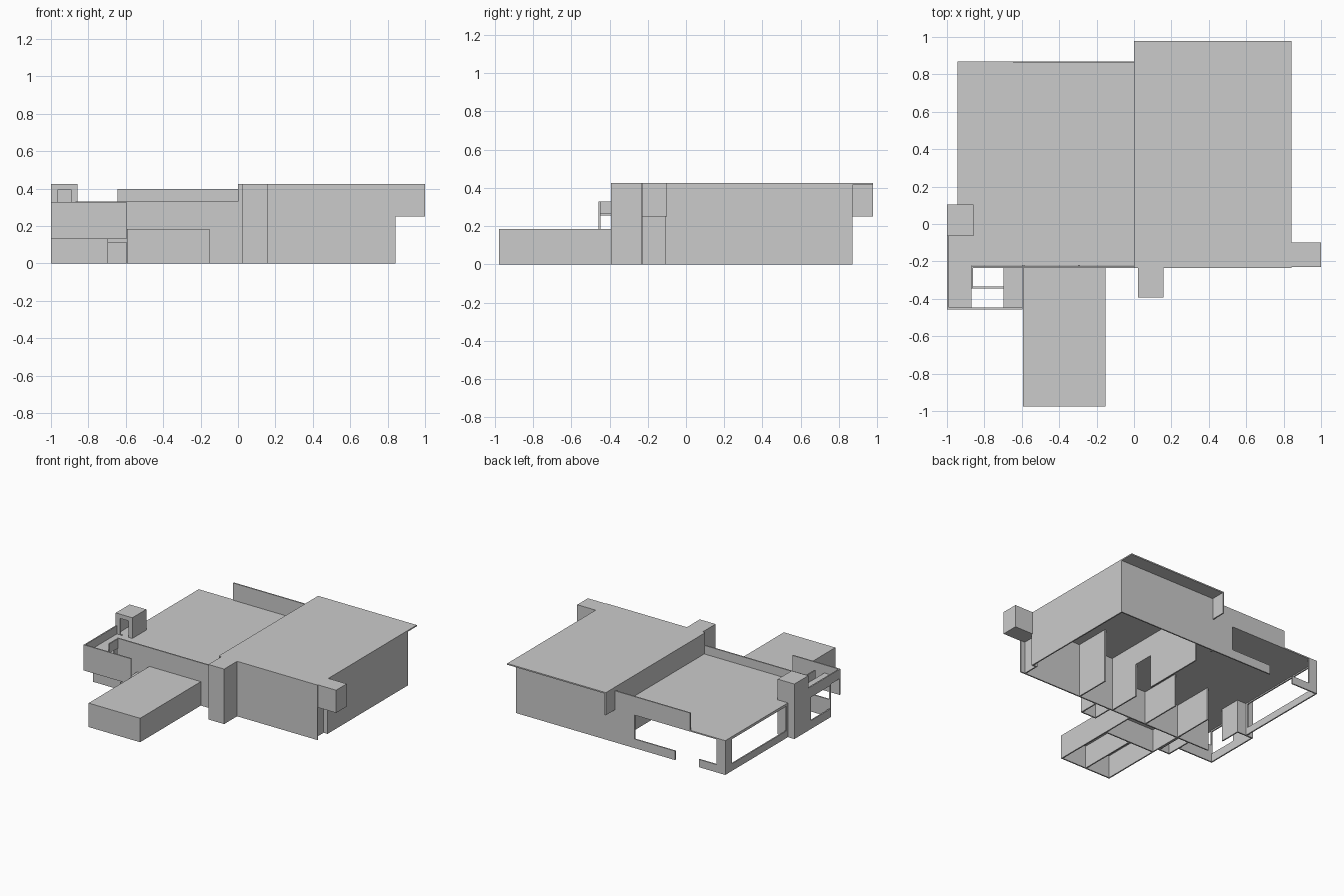
import bpy, bmesh
from mathutils import Matrix, Vector

if "Cube" in bpy.data.objects:
    bpy.data.objects.remove(bpy.data.objects["Cube"])

T = 0.01  # wall thickness


def add_boxes(name, spans):
    """One object made of axis-aligned boxes (x0, x1, y0, y1, z0, z1)."""
    bm = bmesh.new()
    for x0, x1, y0, y1, z0, z1 in spans:
        mid = Vector(((x0 + x1) / 2, (y0 + y1) / 2, (z0 + z1) / 2))
        size = Matrix.Diagonal((x1 - x0, y1 - y0, z1 - z0, 1))
        bmesh.ops.create_cube(bm, size=1, matrix=Matrix.Translation(mid) @ size)
    me = bpy.data.meshes.new(name)
    bm.to_mesh(me)
    bm.free()
    ob = bpy.data.objects.new(name, me)
    bpy.context.collection.objects.link(ob)
    return ob


def add_box(name, *span):
    return add_boxes(name, [span])


def add_wall(name, axis, at, a, b, z0, z1, openings=()):
    """Thin wall along axis; 'at' is its low face; openings are (a, b, z0, z1)."""
    rects, pos = [], a
    for oa, ob, oz0, oz1 in openings:
        rects += [(pos, oa, z0, z1), (oa, ob, z0, oz0), (oa, ob, oz1, z1)]
        pos = ob
    rects.append((pos, b, z0, z1))
    spans = []
    for p, q, lo, hi in rects:
        if q - p > 0.001 and hi - lo > 0.001:
            spans.append((p, q, at, at + T, lo, hi) if axis == 'x'
                         else (at, at + T, p, q, lo, hi))
    return add_boxes(name, spans)


def add_shell(name, x0, x1, y0, y1, z1):
    """Open-bottomed volume with an open back: three walls and a thin roof."""
    return add_boxes(name, [
        (x0, x0 + T, y0, y1, 0, z1), (x1 - T, x1, y0, y1, 0, z1),
        (x0 + T, x1 - T, y0, y0 + T, 0, z1),
        (x0 + T, x1 - T, y0 + T, y1, z1 - T, z1)])


# Tall right wing
add_box("tall_roof", 0, 0.843, -0.235, 0.979, 0.415, 0.425)
add_wall("tall_front_wall", 'x', -0.235, 0, 0.843, 0, 0.415)
add_wall("tall_back_wall", 'x', 0.87 - T, 0, 0.843, 0, 0.415)
add_wall("tall_right_wall", 'y', 0.843 - T, -0.11, 0.87 - T, 0, 0.415)
add_wall("corner_recess_wall", 'y', 0.80, -0.225, -0.11, 0, 0.415)
add_wall("recess_return_wall", 'x', -0.11, 0.80, 0.833, 0, 0.415)
add_box("corner_recess_lintel", 0.81, 0.843, -0.225, -0.11, 0.25, 0.415)
add_wall("middle_wall", 'y', 0, -0.225, 0.86, 0, 0.415,
         [(0.03, 0.19, 0, 0.255), (0.68, 0.84, 0, 0.255)])
add_wall("roof_fin", 'y', 0, 0.87, 0.979, 0.25, 0.415)

# Hanging bay on the right and entrance pier in front
add_boxes("side_bay", [
    (1 - T, 1, -0.23, -0.10, 0.25, 0.425),
    (0.843, 1 - T, -0.23, -0.23 + T, 0.25, 0.425),
    (0.843, 1 - T, -0.10 - T, -0.10, 0.25, 0.425),
    (0.843, 1 - T, -0.22, -0.11, 0.415, 0.425),
    (0.843, 1 - T, -0.22, -0.11, 0.25, 0.26)])
add_shell("entrance_pier", 0.022, 0.157, -0.393, -0.235, 0.425)

# Low left wing
add_box("low_roof", -0.945, 0, -0.223, 0.86, 0.255, 0.265)
add_wall("low_front_parapet_wall", 'x', -0.235, -0.87, 0, 0, 0.33)
add_wall("low_left_wall", 'y', -0.945, 0.105, 0.87, 0, 0.265,
         [(0.12, 0.79, 0.055, 0.245)])
add_wall("low_back_wall", 'x', 0.87 - T, -0.935, 0, 0, 0.265,
         [(-0.87, -0.72, 0.06, 0.255), (-0.72, -0.515, 0, 0.255),
          (-0.515, -0.17, 0.07, 0.255)])
add_wall("back_parapet", 'x', 0.87 - T, -0.645, 0, 0.265, 0.398)

# Hollow chimney tower, with a recess in its front
add_boxes("chimney_tower", [
    (-1, -1 + T, -0.065, 0.105, 0, 0.425),
    (-0.858 - T, -0.858, -0.065, 0.105, 0, 0.425),
    (-0.99, -0.868, 0.095, 0.105, 0, 0.425),
    (-0.99, -0.868, -0.065, 0.095, 0.415, 0.425),
    (-0.99, -0.965, -0.065, -0.055, 0.255, 0.415),
    (-0.89, -0.868, -0.065, -0.055, 0.255, 0.415),
    (-0.965, -0.89, -0.065, -0.055, 0.392, 0.415),
    (-0.99, -0.868, -0.055, 0.095, 0.255, 0.265)])

# Balcony in the front left corner
add_box("balcony_floor", -0.99, -0.87, -0.447, -0.065, 0.255, 0.265)
add_wall("balcony_front_panel", 'x', -0.457, -1, -0.597, 0.13, 0.328)
add_wall("balcony_left_rail", 'y', -1, -0.447, -0.065, 0.255, 0.328)
add_wall("balcony_inner_wall", 'y', -0.87, -0.34, -0.235, 0.255, 0.328)
add_wall("under_balcony_left_wall", 'y', -1, -0.345, -0.065, 0, 0.255,
         [(-0.335, -0.10, 0.065, 0.245)])
add_wall("under_balcony_sill", 'x', -0.345, -0.99, -0.695, 0, 0.135)

# Garage and the small lean-to beside it
add_shell("garage", -0.593, -0.153, -0.977, -0.235, 0.185)
add_wall("garage_long_partition", 'y', -0.38, -0.967, -0.5, 0, 0.175)
add_wall("garage_cross_partition", 'x', -0.5, -0.583, -0.163, 0, 0.175)
add_shell("lean_to", -0.697, -0.595, -0.447, -0.235, 0.115)

# Inner partitions
add_wall("tall_hall_partition", 'y', 0.3, -0.225, 0.05, 0, 0.415)
add_wall("low_room_partition_inner", 'y', -0.3, -0.225, 0.1, 0, 0.255)
add_wall("low_room_partition_outer", 'y', -0.595, -0.225, 0.1, 0, 0.255)
